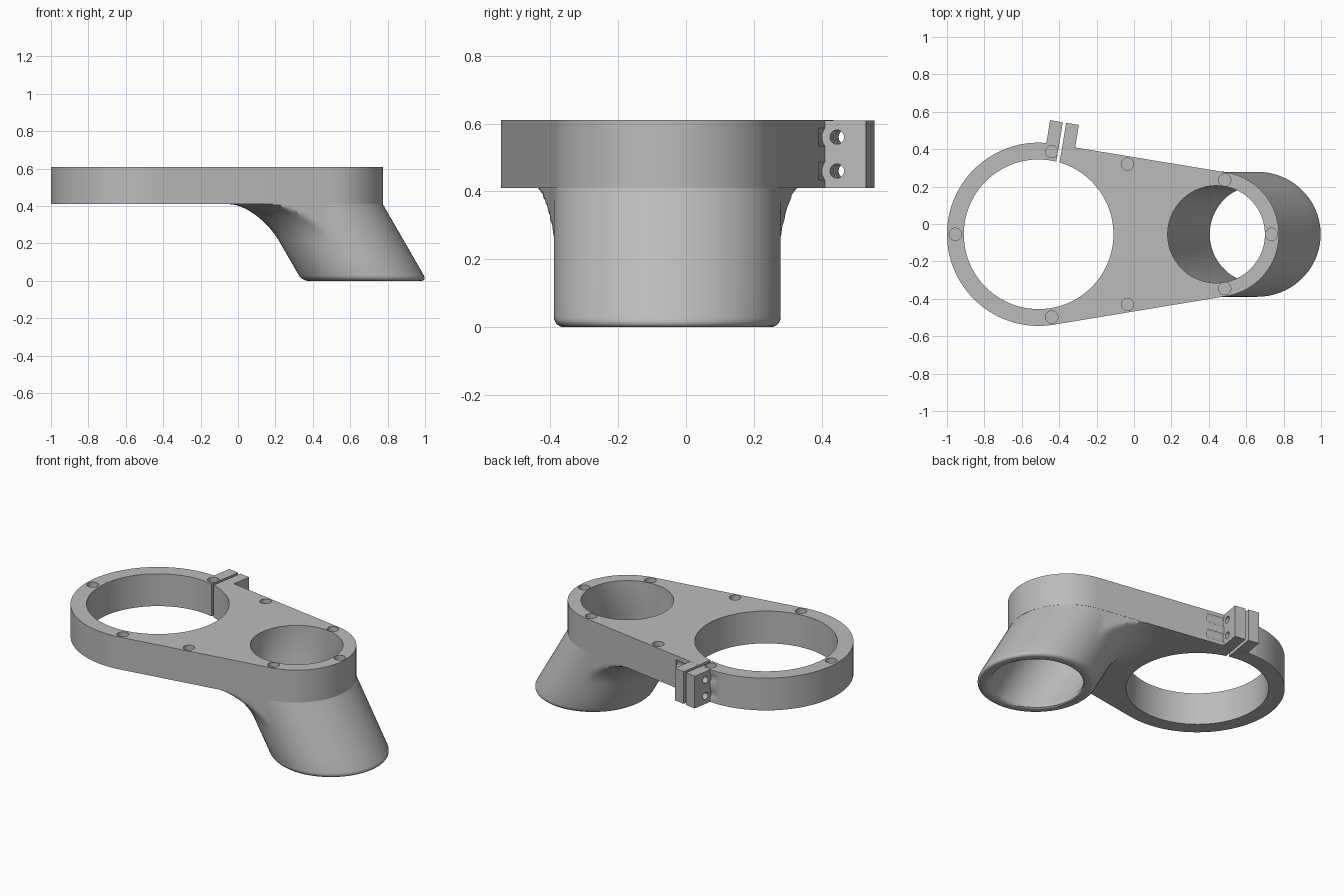
import bpy, bmesh, math
from mathutils import Matrix, Vector

cube = bpy.data.objects.get("Cube")
if cube:
    bpy.data.objects.remove(cube, do_unlink=True)

SEG = 96
BASE, TOP = 0.41, 0.61             # plate underside and top
YC = -0.055                        # symmetry line of the plate
BIG_X, BIG_R, BIG_HOLE = -0.51, 0.49, 0.40
END_X, END_R, END_HOLE = 0.44, 0.335, 0.26
SLANT = 0.577                      # sideways lean of the neck
SIN = (BIG_R - END_R) / (END_X - BIG_X)
COS = math.sqrt(1 - SIN * SIN)
ALPHA = math.asin(SIN)

grey = bpy.data.materials.new("plain grey")
grey.use_nodes = True
grey.diffuse_color = (0.5, 0.5, 0.5, 1)
grey.node_tree.nodes["Principled BSDF"].inputs["Base Color"].default_value = (0.5, 0.5, 0.5, 1)


def loft(name, rings, matrix=None):
    """Closed solid through rings of equal point count, listed bottom to top."""
    bm = bmesh.new()
    loops = [[bm.verts.new(p) for p in ring] for ring in rings]
    n = len(loops[0])
    for lo, hi in zip(loops, loops[1:]):
        for i in range(n):
            j = (i + 1) % n
            bm.faces.new((lo[i], lo[j], hi[j], hi[i]))
    bm.faces.new(loops[0][::-1])
    bm.faces.new(loops[-1])
    if matrix:
        bm.transform(matrix)
    bmesh.ops.recalc_face_normals(bm, faces=bm.faces)
    mesh = bpy.data.meshes.new(name)
    bm.to_mesh(mesh)
    bm.free()
    mesh.materials.append(grey)
    obj = bpy.data.objects.new(name, mesh)
    bpy.context.collection.objects.link(obj)
    return obj


def circle(x, y, z, r, n=SEG):
    return [(x + r * math.cos(2 * math.pi * i / n), y + r * math.sin(2 * math.pi * i / n), z)
            for i in range(n)]


def cylinder(name, x, y, z0, z1, r, n=SEG, matrix=None):
    return loft(name, [circle(x, y, z0, r, n), circle(x, y, z1, r, n)], matrix)


def block(name, u0, u1, v0, v1, z0, z1, matrix):
    return loft(name, [[(u0, v0, z), (u1, v0, z), (u1, v1, z), (u0, v1, z)] for z in (z0, z1)], matrix)


def combine(target, tool, operation):
    mod = target.modifiers.new(operation.lower(), "BOOLEAN")
    mod.operation, mod.solver, mod.object = operation, "EXACT", tool
    bpy.context.view_layer.objects.active = target
    bpy.ops.object.modifier_apply(modifier=mod.name)
    bpy.data.objects.remove(tool, do_unlink=True)


# Plate outline: two round ends joined by tangent sides
def outline(z):
    pts = []
    tangent = math.pi / 2 - ALPHA
    for cx, r, start, end in ((END_X, END_R, -tangent, tangent),
                              (BIG_X, BIG_R, tangent, 2 * math.pi - tangent)):
        for i in range(65):
            a = start + (end - start) * i / 64
            pts.append((cx + r * math.cos(a), YC + r * math.sin(a), z))
    return pts


body = loft("clamp_bracket", [outline(BASE), outline(TOP)])


# Slanted neck with a flared fillet that stays inside the plate outline
def centre(z):
    return END_X + (BASE - z) * SLANT


def neck_ring(z, scale=1.0):
    low, rim = 0.21, 0.03
    tube = END_R - 0.001
    if z < rim:
        tube -= rim - math.sqrt(rim ** 2 - (rim - z) ** 2)
    t = min(1, max(0, (z - low) / (BASE - low)))
    flare = tube + 0.155 * (1 - math.sqrt(1 - t * t))
    cx = centre(min(z, BASE))
    pts = []
    for i in range(SEG):
        a = 2 * math.pi * i / SEG
        c, s = math.cos(a), math.sin(a)
        r = tube
        if c < SIN:
            facing = c * SIN + abs(s) * COS
            limit = 9 if facing < 0.01 else (END_R - 0.001 - (cx - END_X) * SIN) / facing
            r = max(tube, min(flare, limit))
        pts.append((cx + r * c * scale, YC + r * s * scale, z))
    return pts


heights = [0.03 * (1 - math.cos(math.pi / 2 * i / 6)) for i in range(7)] + [0.12]
heights += [0.21 + (BASE - 0.21) * math.sin(math.pi / 2 * i / 14) for i in range(15)]
neck = loft("neck", [neck_ring(z) for z in heights] + [neck_ring(BASE + 0.04, 0.9)])
combine(body, neck, "UNION")

# Clamp ears, in a frame square to the plate's sloping side
frame = Matrix.Translation(Vector((BIG_X, YC, 0))) @ Matrix.Rotation(-ALPHA, 4, "Z")
SLOT_U, EAR_HALF, EAR_END, BOLT_V = 0.039, 0.078, 0.612, 0.526
combine(body, block("ears", SLOT_U - EAR_HALF, SLOT_U + EAR_HALF, 0.44, EAR_END,
                    BASE + 0.0005, TOP - 0.0005, frame), "UNION")

# Main openings
combine(body, cylinder("large_opening", BIG_X, YC, 0.3, 0.8, BIG_HOLE), "DIFFERENCE")
bore = [circle(centre(z), YC, z, END_HOLE + extra)
        for z, extra in ((-0.05, 0.02), (0, 0.02), (0.005, 0.01), (0.013, 0.004), (0.025, 0), (BASE, 0))]
bore.append(circle(END_X, YC, 0.8, END_HOLE))
combine(body, loft("neck_bore", bore), "DIFFERENCE")

# Slot between the ears
combine(body, block("slot", SLOT_U - 0.009, SLOT_U + 0.009, 0.36, 0.7, 0.3, 0.8, frame), "DIFFERENCE")

# Cross bolts with clearance grooves beside the ears
for z in (0.46, 0.56):
    lay = frame @ Matrix.Translation(Vector((SLOT_U, BOLT_V, z))) @ Matrix.Rotation(math.pi / 2, 4, "Y")
    combine(body, cylinder("bolt_hole", 0, 0, -0.15, 0.15, 0.021, 24, lay), "DIFFERENCE")
    for side in (-1, 1):
        near, far = sorted((side * EAR_HALF, side * 0.19))
        combine(body, cylinder("bolt_groove", 0, 0, near, far, 0.045, 32, lay), "DIFFERENCE")

# Shallow round pockets along the top rim
pockets = [(-0.955, 0), (0.735, 0)]
for x, y in ((-0.44, 0.442), (-0.035, 0.375), (0.485, 0.29)):
    pockets += [(x, y), (x, -y)]
for x, y in pockets:
    combine(body, cylinder("pocket", x, YC + y, TOP - 0.03, 0.7, 0.033, 32), "DIFFERENCE")

# Smooth rounded walls, keep edges crisp
bpy.ops.object.select_all(action="DESELECT")
body.select_set(True)
bpy.context.view_layer.objects.active = body
bpy.ops.object.shade_smooth_by_angle(angle=math.radians(30))
